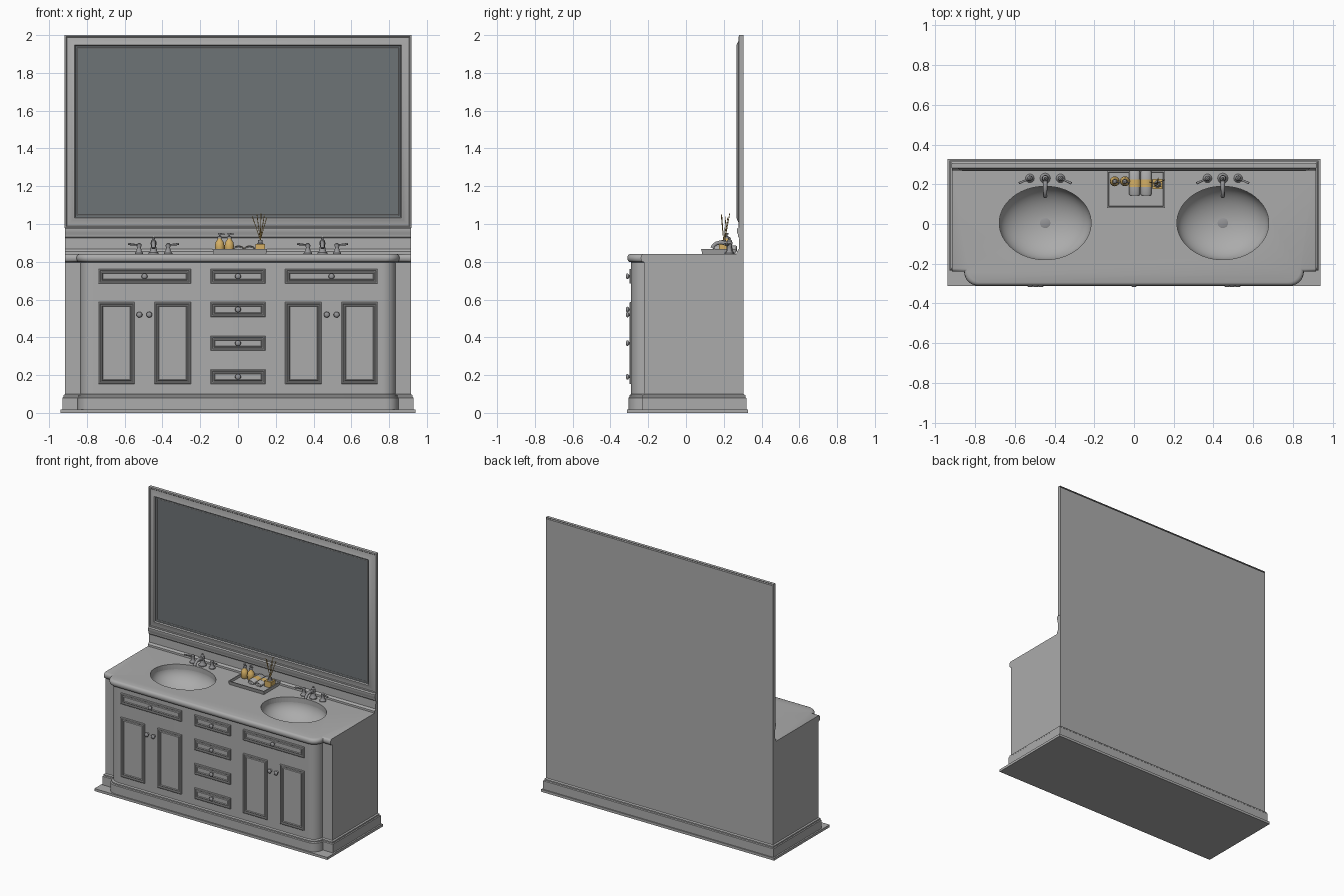
import bpy, bmesh, math
from mathutils import Matrix, Vector

if "Cube" in bpy.data.objects:
    bpy.data.objects.remove(bpy.data.objects["Cube"])


def material(name, rgb):
    m = bpy.data.materials.new(name)
    m.diffuse_color = (*rgb, 1)
    m.use_nodes = True
    m.node_tree.nodes["Principled BSDF"].inputs["Base Color"].default_value = m.diffuse_color
    return m


GREY = material("painted_grey", (0.41, 0.41, 0.41))
METAL = material("brushed_metal", (0.30, 0.30, 0.31))
GLASS = material("mirror_glass", (0.155, 0.172, 0.182))
GOLD = material("warm_gold", (0.66, 0.43, 0.13))


def finish(bm, name, mat, angle=35):
    bmesh.ops.recalc_face_normals(bm, faces=bm.faces[:])
    me = bpy.data.meshes.new(name)
    bm.to_mesh(me)
    bm.free()
    if angle:
        me.shade_smooth()
        me.set_sharp_from_angle(angle=math.radians(angle))
    me.materials.append(mat)
    ob = bpy.data.objects.new(name, me)
    bpy.context.collection.objects.link(ob)
    return ob


def loft(name, rings, mat, start=True, end=True, angle=35, matrix=None):
    """Skin a stack of equal-length closed rings."""
    bm = bmesh.new()
    vs = [[bm.verts.new(p) for p in r] for r in rings]
    n = len(rings[0])
    for a, b in zip(vs, vs[1:]):
        for i in range(n):
            j = (i + 1) % n
            bm.faces.new((a[i], a[j], b[j], b[i]))
    if start:
        bm.faces.new(vs[0][::-1])
    if end:
        bm.faces.new(vs[-1])
    if matrix:
        bm.transform(matrix)
    return finish(bm, name, mat, angle)


def box(name, x0, x1, y0, y1, z0, z1, mat):
    rings = [[(x0, y0, z), (x1, y0, z), (x1, y1, z), (x0, y1, z)] for z in (z0, z1)]
    return loft(name, rings, mat, angle=0)


def lathe(name, profile, mat, loc, rot=None, n=24, sy=1.0, **kw):
    rings = [[(r * math.cos(2 * math.pi * i / n), sy * r * math.sin(2 * math.pi * i / n), z)
              for i in range(n)] for r, z in profile]
    m = Matrix.Translation(loc) @ (rot or Matrix())
    return loft(name, rings, mat, matrix=m, **kw)


def panel(name, x0, x1, z0, z1, profile, mat, cap):
    """Mitred rectangular moulding facing the front; profile = (inset, y)."""
    rings = [[(x0 + i, y, z0 + i), (x1 - i, y, z0 + i), (x1 - i, y, z1 - i), (x0 + i, y, z1 - i)]
             for i, y in profile]
    return loft(name, rings, mat, start=False, end=cap, angle=25)


def rod(name, a, b, r0, r1, mat, n=12):
    a, b = Vector(a), Vector(b)
    rot = (b - a).to_track_quat('Z', 'Y').to_matrix().to_4x4()
    return lathe(name, [(r0, 0), (r1, (b - a).length)], mat, a, rot, n)


def tube(name, points, radii, mat, n=14):
    """Tube bending in the yz plane."""
    rings = []
    for k, (x, y, z) in enumerate(points):
        a, b = points[max(k - 1, 0)], points[min(k + 1, len(points) - 1)]
        d = Vector((0, b[1] - a[1], b[2] - a[2])).normalized()
        u = Vector((0, -d.z, d.y))
        rings.append([Vector((x, y, z)) + radii[k] * (Vector((math.cos(t), 0, 0)) + u * math.sin(t))
                      for t in (2 * math.pi * i / n for i in range(n))])
    return loft(name, rings, mat, angle=50)


def outline(o, z, w=0.915, back=0.305, r=0.07):
    """Cabinet plan: rounded front bay with stepped-back ends."""
    X, F = 0.835 + o, -0.29 - o
    right = [(X - r + r * math.sin(t), F + r - r * math.cos(t))
             for t in (math.pi / 2 * i / 10 for i in range(11))]
    right += [(w, F + r), (w, back)]
    return [(x, y, z) for x, y in right] + [(-x, y, z) for x, y in reversed(right)]


# Floor slab, skirting and cabinet carcass
box("floor_slab", -0.94, 0.94, -0.313, 0.327, 0, 0.018, GREY)
loft("skirting", [outline(o, z, 0.915 + o, 0.305 + o) for o, z in
     ((0.014, 0.018), (0.014, 0.08), (0.009, 0.085), (0.009, 0.094), (0.0, 0.1))],
     GREY, end=False, angle=30)
loft("cabinet_body", [outline(0, 0.02), outline(0, 0.805)], GREY, start=False, end=False)

# Worktop with rounded edge and sink openings
worktop = loft("worktop", [outline(o, z) for o, z in
               ((0.0, 0.797), (0.012, 0.80), (0.018, 0.808), (0.02, 0.82),
                (0.018, 0.832), (0.012, 0.839), (0.004, 0.842))], GREY, angle=50)
SX, SY = 0.447, 0.005
for side, s in (("left", -1), ("right", 1)):
    cut = lathe("sink_cutter_" + side, [(0.231, 0.75), (0.231, 0.9)], GREY, (s * SX, SY, 0),
                n=64, sy=0.8, angle=0)
    cut.hide_render = True
    cut.hide_set(True)
    mod = worktop.modifiers.new("sink_hole_" + side, 'BOOLEAN')
    mod.operation, mod.solver, mod.object = 'DIFFERENCE', 'EXACT', cut
    bowl = [(0.232, 0.836)] + [(0.232 * math.cos(t), 0.815 - 0.13 * math.sin(t))
                               for t in (math.pi / 2 * i / 14 for i in range(14))]
    lathe("basin_" + side, bowl, GREY, (s * SX, SY, 0), n=64, sy=0.8, start=False, angle=60)
    lathe("drain_" + side, [(0.026, 0.684), (0.026, 0.690), (0.02, 0.692)], METAL, (s * SX, SY, 0))

    # Tap set: spout and two lever handles
    fy = 0.23
    lathe("spout_base_" + side, [(0.026, 0.84), (0.026, 0.848), (0.019, 0.856), (0.013, 0.885),
          (0.016, 0.895), (0.014, 0.91), (0.006, 0.918), (0.007, 0.925), (0.003, 0.93)],
          METAL, (s * SX, fy, 0))
    tube("spout_" + side, [(s * SX, y, z) for y, z in
         ((fy, 0.885), (0.21, 0.898), (0.185, 0.903), (0.16, 0.897), (0.145, 0.885), (0.14, 0.872))],
         [0.012, 0.012, 0.011, 0.01, 0.01, 0.011], METAL)
    for d in (-1, 1):
        hx = s * SX + d * 0.077
        lathe("tap_handle_" + side, [(0.022, 0.84), (0.022, 0.847), (0.015, 0.855), (0.010, 0.875),
              (0.013, 0.883), (0.012, 0.893), (0.004, 0.9)], METAL, (hx, fy, 0))
        rod("tap_lever_" + side, (hx, fy, 0.888), (hx + d * 0.055, fy - 0.025, 0.894),
            0.004, 0.006, METAL)


# Drawer and door fronts with knobs
MOULD = [(0, -0.286), (0, -0.297), (0.004, -0.300), (0.009, -0.299), (0.012, -0.294),
         (0.017, -0.294), (0.021, -0.298), (0.024, -0.292)]
KNOB = [(0.009, 0), (0.006, 0.006), (0.006, 0.012), (0.013, 0.016), (0.0155, 0.021),
        (0.013, 0.026), (0.006, 0.029)]
FACE = Matrix.Rotation(math.pi / 2, 4, 'X')


def knob(x, z):
    lathe("knob", KNOB, METAL, (x, -0.289, z), FACE, angle=60)


for z in (0.684, 0.508, 0.33, 0.152):
    panel("centre_drawer", -0.145, 0.145, z, z + 0.078, MOULD, GREY, True)
    knob(0, z + 0.039)
for s in (-1, 1):
    for name, a, b, z0, z1 in (("side_drawer", 0.25, 0.74, 0.684, 0.762),
                               ("inner_door", 0.25, 0.443, 0.153, 0.586),
                               ("outer_door", 0.547, 0.74, 0.153, 0.586)):
        x0, x1 = sorted((s * a, s * b))
        panel(name, x0, x1, z0, z1, MOULD, GREY, True)
    knob(s * 0.495, 0.723)
    knob(s * 0.47, 0.52)
    knob(s * 0.522, 0.52)

# Back panel, moulded splashback and framed mirror
box("back_panel", -0.915, 0.915, 0.29, 0.305, 0.8, 1.99, GREY)
splash = [(0.30, 0.84), (0.268, 0.84), (0.269, 0.855), (0.28, 0.868), (0.282, 0.925),
          (0.276, 0.932), (0.276, 0.945), (0.27, 0.955), (0.27, 0.975), (0.278, 0.982), (0.30, 0.982)]
loft("splashback", [[(x, y, z) for y, z in splash] for x in (-0.915, 0.915)], GREY)
panel("mirror_frame", -0.918, 0.918, 0.978, 2.0,
      [(0, 0.305), (0, 0.281), (0.008, 0.279), (0.012, 0.283), (0.03, 0.279), (0.044, 0.270),
       (0.053, 0.268), (0.056, 0.272), (0.058, 0.285)], GREY, False)
panel("mirror_glass", -0.862, 0.862, 1.034, 1.944, [(0, 0.284), (0, 0.279)], GLASS, True)
panel("mirror_bead", -0.852, 0.852, 1.044, 1.934,
      [(0, 0.279), (0.001, 0.277), (0.004, 0.277), (0.005, 0.279)], GREY, False)

# Tray
loft("tray", [[(-0.135 + i, 0.08 + i, z), (0.155 - i, 0.08 + i, z),
               (0.155 - i, 0.268 - i, z), (-0.135 + i, 0.268 - i, z)]
              for i, z in ((0.006, 0.842), (0, 0.868), (0.007, 0.868), (0.01, 0.852))], GREY, angle=0)

# Pump bottles
for x in (-0.097, -0.046):
    lathe("soap_bottle", [(0.021, 0.852), (0.024, 0.857), (0.025, 0.885), (0.021, 0.905),
          (0.011, 0.918), (0.010, 0.926)], GOLD, (x, 0.215, 0))
    lathe("pump_collar", [(0.012, 0.924), (0.012, 0.934), (0.004, 0.936), (0.004, 0.944),
          (0.009, 0.945), (0.009, 0.952)], METAL, (x, 0.215, 0), n=16)
    rod("pump_nozzle", (x, 0.215, 0.949), (x + 0.025, 0.205, 0.946), 0.004, 0.003, METAL)

# Rolled towels with a gold band
FLAT = Matrix.Translation((0, 0.27, 0.869)) @ Matrix.Diagonal((1, 1, 0.6, 1))
for x in (0.003, 0.061):
    side = Matrix.Translation((x, 0, 0)) @ FLAT @ FACE
    lathe("towel", [(0.022, 0), (0.028, 0.006), (0.028, 0.12), (0.022, 0.127), (0.014, 0.122)],
          GREY, (0, 0, 0), side)
    lathe("towel_band", [(0.0288, 0.045), (0.0288, 0.085)], GOLD, (0, 0, 0), side)

# Reed diffuser
box("diffuser_bottle", 0.092, 0.144, 0.175, 0.227, 0.853, 0.895, GOLD)
lathe("diffuser_neck", [(0.018, 0.895), (0.012, 0.9), (0.012, 0.915)], METAL, (0.118, 0.201, 0))
for dx, dy, top in ((-0.042, 0.01, 1.04), (-0.018, -0.012, 1.05), (0.004, 0.03, 1.055),
                    (0.022, -0.015, 1.05), (0.034, 0.02, 1.035)):
    rod("reed", (0.118 - dx * 0.2, 0.201, 0.89), (0.118 + dx, 0.201 + dy, top), 0.002, 0.002, GOLD, 8)
